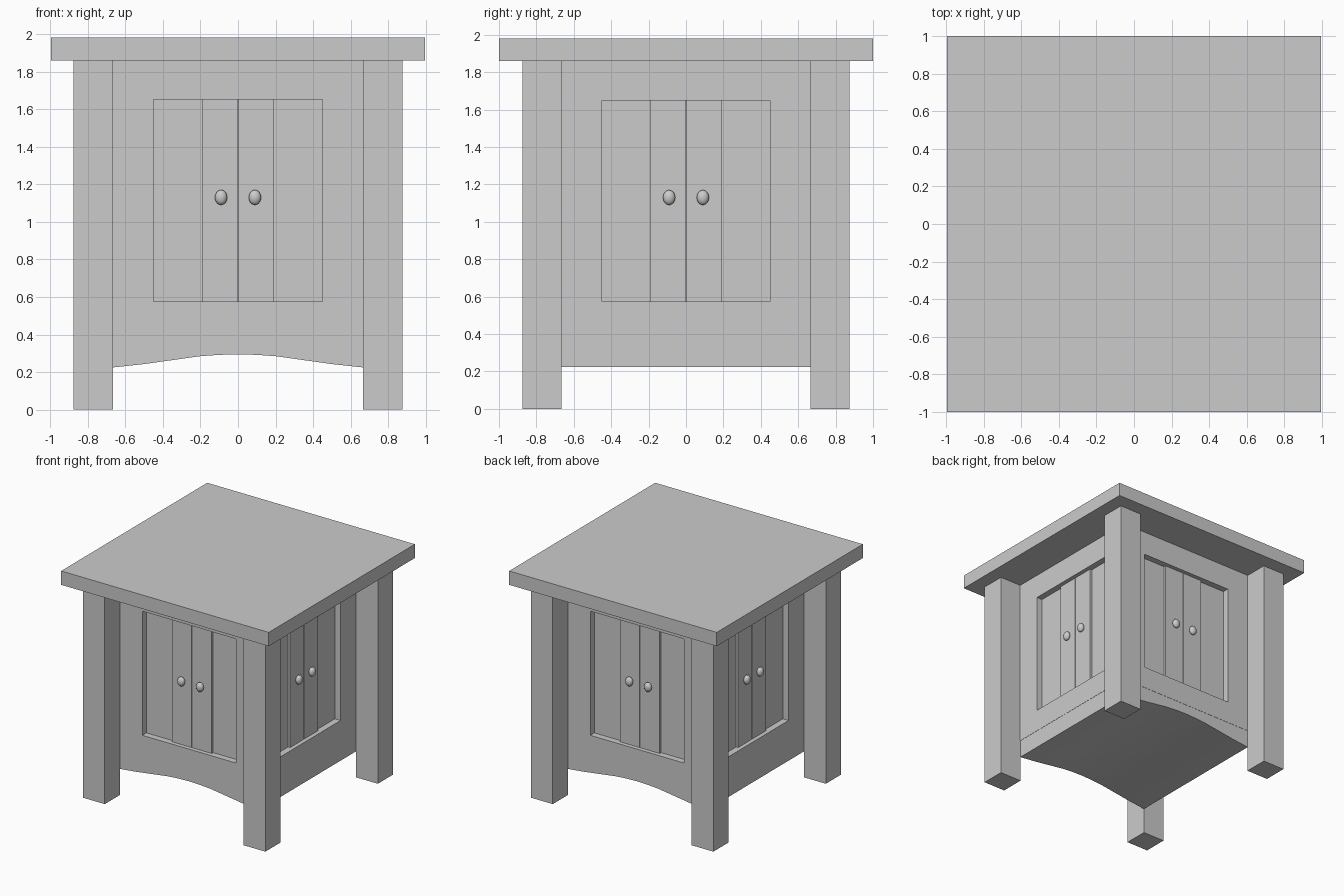
import bpy
import bmesh
import math
from mathutils import Matrix

cube = bpy.data.objects.get("Cube")
if cube:
    bpy.data.objects.remove(cube, do_unlink=True)

GREY = (0.6, 0.6, 0.6, 1.0)
paint = bpy.data.materials.new("plain_grey")
paint.use_nodes = True
paint.diffuse_color = GREY
paint.node_tree.nodes["Principled BSDF"].inputs["Base Color"].default_value = GREY

OUTER = 0.668      # outside of the cabinet frame
INNER = 0.613      # back of the door recess
DOOR_X = 0.45      # half width of the door opening
DOOR_Z = (0.575, 1.65)
BODY_Z = (0.38, 1.86)


def finish(name, bm):
    bmesh.ops.recalc_face_normals(bm, faces=bm.faces)
    mesh = bpy.data.meshes.new(name)
    bm.to_mesh(mesh)
    bm.free()
    mesh.materials.append(paint)
    obj = bpy.data.objects.new(name, mesh)
    bpy.context.collection.objects.link(obj)
    return obj


def box(name, xs, ys, zs, turn=0.0):
    """Box between pairs of limits, turned about the vertical axis."""
    bm = bmesh.new()
    bmesh.ops.create_cube(bm, size=1)
    for v in bm.verts:
        v.co = [sum(lim) / 2 + c * (lim[1] - lim[0])
                for c, lim in zip(v.co, (xs, ys, zs))]
    bm.transform(Matrix.Rotation(turn, 4, "Z"))
    return finish(name, bm)


def knob(name, x, turn):
    bm = bmesh.new()
    bmesh.ops.create_uvsphere(bm, u_segments=16, v_segments=10, radius=1)
    bm.transform(Matrix.Rotation(turn, 4, "Z")
                 @ Matrix.Translation((x, -0.65, 1.13))
                 @ Matrix.Diagonal((0.033, 0.026, 0.04, 1)))
    for f in bm.faces:
        f.smooth = True
    return finish(name, bm)


# Table top and corner legs
box("table_top", (-0.995, 0.995), (-1, 1), (1.86, 1.98))
for side, sx in (("left", 1), ("right", -1)):
    for end, sy in (("front", -1), ("back", 1)):
        box(f"{end}_{side}_leg", sorted((sx * 0.665, sx * 0.875)),
            sorted((sy * 0.665, sy * 0.875)), (0, 1.86))

# Cabinet core behind the doors
box("cabinet_core", (-INNER, INNER), (-INNER, INNER), BODY_Z)

# Apron block with an arched underside running front to back
arch = [(0.666, 0.225), (0.5, 0.243), (0.35, 0.264), (0.2, 0.285), (0.1, 0.292)]
profile = [(-x, z) for x, z in arch] + [(0, 0.295)] + arch[::-1]
profile += [(0.666, BODY_Z[0]), (-0.666, BODY_Z[0])]
bm = bmesh.new()
base = bm.faces.new([bm.verts.new((x, -0.666, z)) for x, z in profile])
grown = bmesh.ops.extrude_face_region(bm, geom=[base], use_keep_orig=True)
moved = [g for g in grown["geom"] if isinstance(g, bmesh.types.BMVert)]
bmesh.ops.translate(bm, vec=(0, 1.332, 0), verts=moved)
finish("arched_apron", bm)

# Frame, recessed doors and knobs on every side
for i, side in enumerate(("front", "left", "back", "right")):
    turn = i * math.pi / 2
    reach = INNER if i % 2 else OUTER
    depth = (-OUTER, -INNER)
    box(f"{side}_top_rail", (-DOOR_X, DOOR_X), depth, (DOOR_Z[1], BODY_Z[1]), turn)
    box(f"{side}_bottom_rail", (-DOOR_X, DOOR_X), depth, (BODY_Z[0], DOOR_Z[0]), turn)
    for hand, s in (("left", 1), ("right", -1)):
        box(f"{side}_{hand}_stile", sorted((s * DOOR_X, s * reach)), depth, BODY_Z, turn)
        box(f"{side}_{hand}_door_plank", sorted((s * 0.003, s * 0.19)),
            (-0.632, -INNER), DOOR_Z, turn)
        knob(f"{side}_{hand}_knob", s * 0.09, turn)
